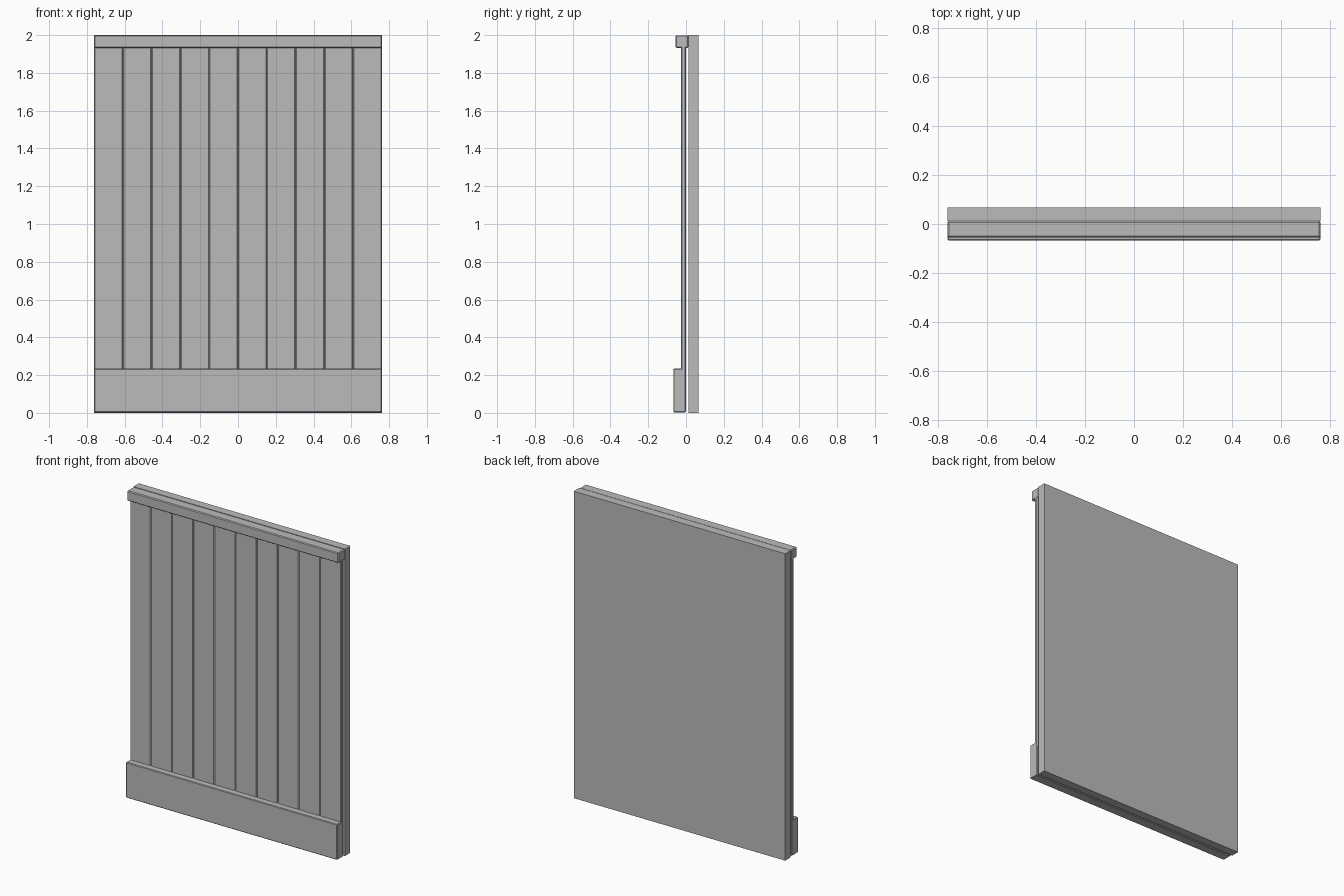
import bpy

cube = bpy.data.objects.get("Cube")
if cube:
    bpy.data.objects.remove(cube, do_unlink=True)

grey = bpy.data.materials.new("plain grey")
grey.use_nodes = True
grey.diffuse_color = (0.5, 0.5, 0.5, 1)
grey.node_tree.nodes["Principled BSDF"].inputs["Base Color"].default_value = (0.5, 0.5, 0.5, 1)


def box(name, x, y, z, bevel=0):
    """Box given by its (min, max) on each axis, with optional chamfered edges."""
    bpy.ops.mesh.primitive_cube_add(size=1, location=[sum(r) / 2 for r in (x, y, z)])
    ob = bpy.context.object
    ob.name = name
    ob.scale = [r[1] - r[0] for r in (x, y, z)]
    bpy.ops.object.transform_apply(location=False, rotation=False, scale=True)
    ob.data.materials.append(grey)
    if bevel:
        mod = ob.modifiers.new("chamfer", 'BEVEL')
        mod.width = bevel
        mod.segments = 1
    return ob


HALF = 0.762
BOARDS = 10
pitch = 2 * HALF / BOARDS

# Flat wall panel at the back
box("back_panel", (-HALF, HALF), (0.012, 0.067), (0, 2))

# Row of chamfered vertical boards, leaving a thin gap to the panel
for i in range(BOARDS):
    left = -HALF + i * pitch
    box(f"board_{i + 1}", (left, left + pitch), (-0.026, 0), (0.2, 1.95), 0.005)

# Skirting along the bottom and cap rail along the top
box("skirting", (-HALF, HALF), (-0.067, -0.001), (0.003, 0.235), 0.004)
box("cap_rail", (-HALF, HALF), (-0.055, 0.012), (1.933, 1.999), 0.005)
